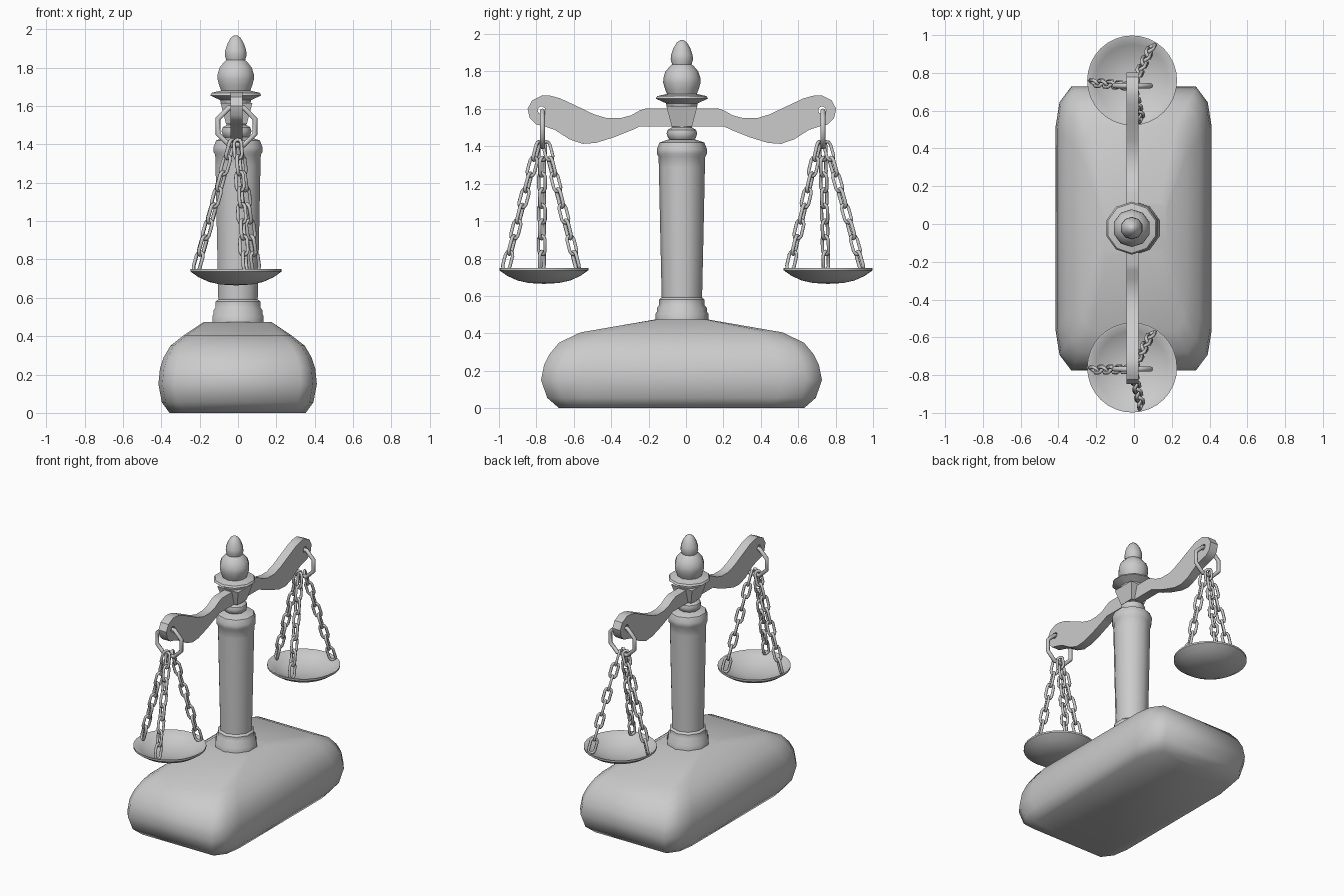
import bpy, bmesh
from math import sin, cos, pi, radians
from mathutils import Vector, Matrix

if "Cube" in bpy.data.objects:
    bpy.data.objects.remove(bpy.data.objects["Cube"])

CY = -0.022  # centre line of column, beam and base


def smooth(ob, angle):
    bpy.ops.object.select_all(action='DESELECT')
    ob.select_set(True)
    bpy.context.view_layer.objects.active = ob
    bpy.ops.object.shade_smooth_by_angle(angle=radians(angle))


def finish(bm, name, angle=40, loc=(0, 0, 0)):
    bmesh.ops.recalc_face_normals(bm, faces=bm.faces)
    me = bpy.data.meshes.new(name)
    bm.to_mesh(me)
    bm.free()
    ob = bpy.data.objects.new(name, me)
    ob.location = loc
    bpy.context.collection.objects.link(ob)
    smooth(ob, angle)
    return ob


def loft(bm, rings, closed=False):
    """Skin a row of equal point rings; cap the ends unless closed."""
    vs = [[bm.verts.new(p) for p in r] for r in rings]
    n = len(vs[0])
    pairs = list(zip(vs, vs[1:])) + ([(vs[-1], vs[0])] if closed else [])
    for a, b in pairs:
        for i in range(n):
            j = (i + 1) % n
            bm.faces.new((a[i], a[j], b[j], b[i]))
    if not closed:
        bm.faces.new(vs[0][::-1])
        bm.faces.new(vs[-1])


def lathe(name, profile, n, loc, start=pi / 2, angle=40):
    bm = bmesh.new()
    loft(bm, [[(r * cos(start + 2 * pi * i / n), r * sin(start + 2 * pi * i / n), z)
               for i in range(n)] for r, z in profile])
    return finish(bm, name, angle, loc)


def tube_loop(bm, path, radius, sides, mat):
    """Closed tube along a path lying in the local xz plane."""
    rings, n = [], len(path)
    for i, p in enumerate(path):
        t = (path[(i + 1) % n] - path[i - 1]).normalized()
        side, up = t.cross(Vector((0, 1, 0))), Vector((0, 1, 0))
        rings.append([mat @ (p + radius * (cos(2 * pi * k / sides) * side + sin(2 * pi * k / sides) * up))
                      for k in range(sides)])
    loft(bm, rings, closed=True)


# Pillow-shaped base: stacked rectangles with rounded corners
corner = [(1, .72), (.95, .89), (.8, 1)]
outline = corner + [(-x, y) for x, y in corner[::-1]]
outline += [(-x, -y) for x, y in outline]
bm = bmesh.new()
loft(bm, [[(hx * x, hy * y, z) for x, y in outline] for hx, hy, z in [
    (.355, .655, 0), (.395, .718, .055), (.413, .751, .15), (.405, .735, .23), (.385, .705, .29),
    (.35, .655, .35), (.28, .54, .405), (.175, .135, .475)]])
finish(bm, "base", 60, (-.002, CY - .002, 0))

# Column with stepped foot and capital
lathe("column", [(.141, .465), (.141, .505), (.134, .515), (.134, .535), (.122, .55), (.122, .58),
                 (.108, .592), (.116, .95), (.123, 1.287), (.125, 1.345), (.134, 1.36), (.134, 1.385),
                 (.12, 1.42), (.07, 1.437)], 10, (0, CY, 0))
lathe("neck_ring", [(.06, 1.43), (.074, 1.445), (.082, 1.468), (.076, 1.488), (.055, 1.5), (.05, 1.515)],
      10, (-.008, CY, 0))

# Tapered square block that holds the beam
r2 = 2 ** .5
lathe("beam_block", [(.054 * r2, 1.505), (.083 * r2, 1.615)], 4, (-.008, CY, 0), pi / 4)

# Collar and finial
lathe("finial", [(.08, 1.61), (.085, 1.63), (.14, 1.655), (.132, 1.668), (.08, 1.68), (.09, 1.705),
                 (.1, 1.74), (.099, 1.765), (.088, 1.8), (.064, 1.828), (.052, 1.838), (.06, 1.865),
                 (.057, 1.89), (.045, 1.925), (.027, 1.955), (.008, 1.968)], 10, (-.012, CY, 0))

# Wavy beam: half profile mirrored, with a hole near each end
half = [(.19, 1.603), (.225, 1.592), (.27, 1.566), (.33, 1.55), (.40, 1.55), (.47, 1.571), (.56, 1.614),
        (.65, 1.656), (.70, 1.67), (.745, 1.673), (.80, 1.646), (.825, 1.6), (.813, 1.55), (.78, 1.517),
        (.735, 1.506), (.68, 1.488), (.60, 1.437), (.53, 1.413), (.46, 1.418), (.36, 1.449),
        (.27, 1.485), (.225, 1.506)]
HOLE = .75
cu = bpy.data.curves.new("beam", 'CURVE')
cu.dimensions, cu.fill_mode, cu.extrude = '2D', 'BOTH', .031
hole = [(.021 * cos(i * pi / 5), 1.592 + .021 * sin(i * pi / 5)) for i in range(10)]
for pts in (half + [(-y, z) for y, z in half[::-1]],
            [(y + HOLE, z) for y, z in hole], [(y - HOLE, z) for y, z in hole]):
    sp = cu.splines.new('POLY')
    sp.points.add(len(pts) - 1)
    for p, (y, z) in zip(sp.points, pts):
        p.co = (y, z, 0, 1)
    sp.use_cyclic_u = True
beam = bpy.data.objects.new("beam", cu)
beam.location = (-.008, CY, 0)
beam.rotation_euler = (pi / 2, 0, pi / 2)
bpy.context.collection.objects.link(beam)
bpy.ops.object.select_all(action='DESELECT')
beam.select_set(True)
bpy.context.view_layer.objects.active = beam
bpy.ops.object.convert(target='MESH')
smooth(bpy.context.view_layer.objects.active, 35)

# Hanging rings, chains and pans on both sides
ring_path = [Vector((.104 * cos(a), 0, .104 * sin(a))) for a in [(i + .5) * pi / 4 for i in range(8)]]
W, L = .021, .031  # link end radius and half straight length
link_path = [Vector((W * cos(a), 0, W * sin(a) + (L if k < 5 else -L)))
             for k, a in [(k, pi * (k if k < 5 else k - 1) / 4) for k in range(10)]]
LINKS = 8

for side, label in ((-1, "left"), (1, "right")):
    ry, py = side * HOLE + CY + .004, side * .76
    bm = bmesh.new()
    tube_loop(bm, ring_path, .0135, 8, Matrix.Translation((-.008, ry, 1.493)))
    finish(bm, label + "_ring", 50)

    for num, deg in enumerate((183, 60, 283)):
        d = Vector((cos(radians(deg)), sin(radians(deg)), 0))
        top = Vector((-.008, ry, 1.425)) + d * .02
        end = Vector((-.01, py, .738)) + d * .212
        axis = end - top
        # links overlap; first and last reach the chain ends
        reach = L + W
        step = (axis.length - 2 * reach) / (LINKS - 1)
        axis.normalize()
        bm = bmesh.new()
        for i in range(LINKS):
            mat = (Matrix.Translation(top + axis * (reach + step * i))
                   @ axis.to_track_quat('Z', 'Y').to_matrix().to_4x4()
                   @ Matrix.Rotation(radians(35) + i * pi / 2, 4, 'Z'))
            tube_loop(bm, link_path, .0095, 6, mat)
        finish(bm, f"{label}_chain_{num + 1}", 65)

    lathe(label + "_pan", [(.01, .68), (.07, .684), (.13, .698), (.19, .724), (.23, .749), (.238, .749),
                           (.238, .737), (.195, .707), (.14, .682), (.08, .669), (.01, .665)],
          32, (-.01, py, 0))
